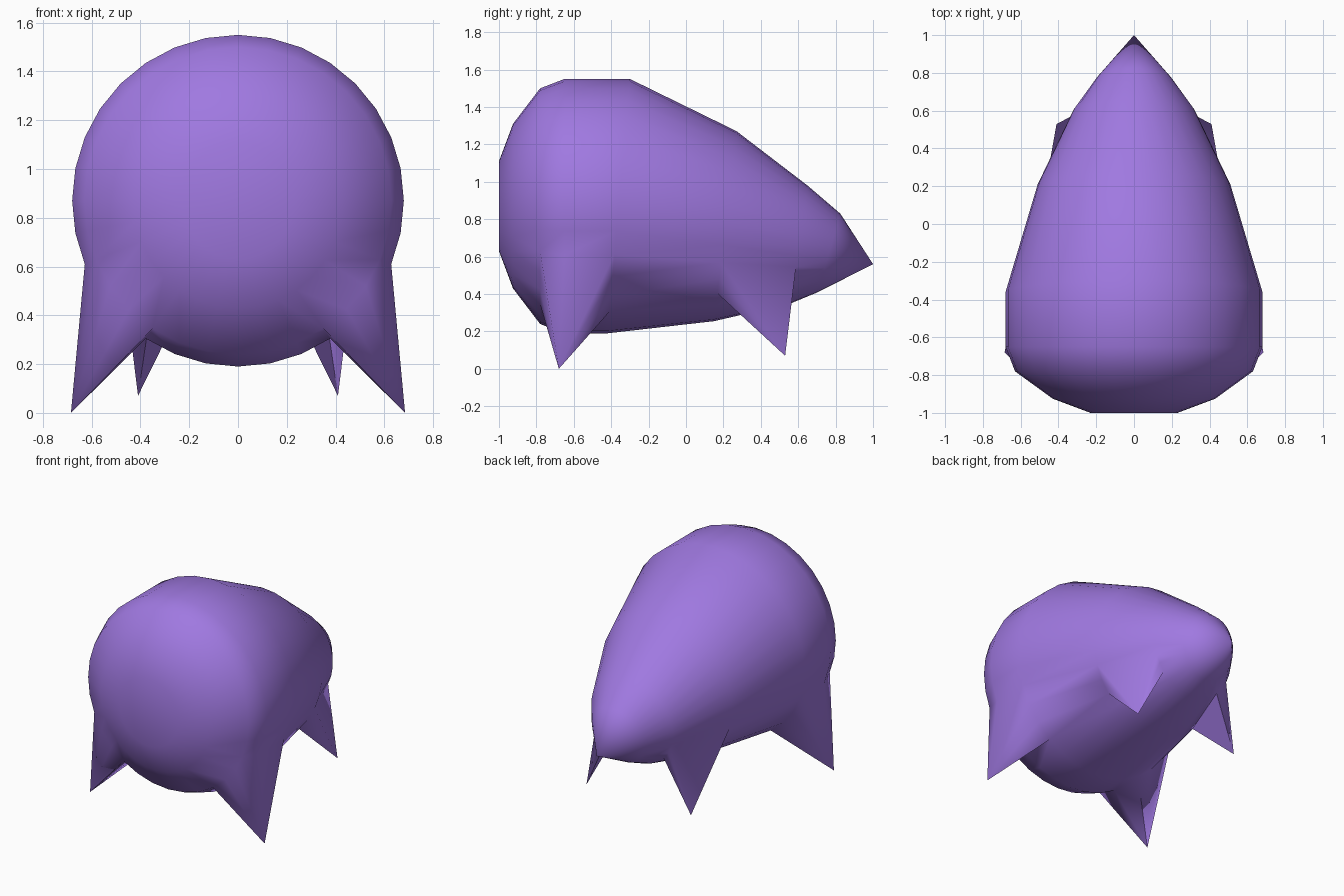
import bpy, bmesh, math

if "Cube" in bpy.data.objects:
    bpy.data.objects.remove(bpy.data.objects["Cube"], do_unlink=True)

SIDES = 32

# Body rings from blunt front to pointed rear: y, lean, centre z, half width, half height
RINGS = [
    (-1.00, 0.00, 0.87, 0.23, 0.24),
    (-0.925, 0.00, 0.87, 0.43, 0.44),
    (-0.78, 0.00, 0.87, 0.63, 0.63),
    (-0.65, 0.00, 0.87, 0.68, 0.68),
    (-0.36, 0.06, 0.87, 0.68, 0.68),
    (0.21, 0.06, 0.763, 0.51, 0.508),
    (0.605, 0.045, 0.665, 0.32, 0.315),
    (0.765, 0.06, 0.62, 0.20, 0.21),
]

purple = bpy.data.materials.new("purple")
purple.use_nodes = True
color = (0.35, 0.19, 0.75, 1)
purple.diffuse_color = color
purple.node_tree.nodes["Principled BSDF"].inputs["Base Color"].default_value = color

bm = bmesh.new()
rings = []
for y, lean, cz, rx, rz in RINGS:
    ring = []
    for i in range(SIDES):
        a = math.tau * i / SIDES
        ring.append(bm.verts.new((rx * math.cos(a), y + lean * math.sin(a),
                                  cz + rz * math.sin(a))))
    rings.append(ring)

# Legs: first ring, last ring, first and last step below the side, tip
LEGS = [(2, 4, 2, 5, (0.685, -0.68, 0.0)),
        (5, 6, 2, 4, (0.41, 0.53, 0.07))]


def leg_of(r, i):
    """Find the leg and side that the body face at ring r, step i belongs to."""
    for n, (r0, r1, s0, s1, tip) in enumerate(LEGS):
        if r0 <= r < r1:
            if SIDES - s1 <= i < SIDES - s0:
                return n, 1
            if SIDES // 2 + s0 <= i < SIDES // 2 + s1:
                return n, -1
    return None


# Body skin, leaving openings for the legs
openings = {}
for r in range(len(rings) - 1):
    for i in range(SIDES):
        j = (i + 1) % SIDES
        quad = (rings[r][i], rings[r][j], rings[r + 1][j], rings[r + 1][i])
        key = leg_of(r, i)
        if key is None:
            bm.faces.new(quad)
        else:
            edges = openings.setdefault(key, [])
            for a, b in zip(quad, quad[1:] + quad[:1]):
                if (b, a) in edges:
                    edges.remove((b, a))
                else:
                    edges.append((a, b))

# Spiked legs fan out from the openings
for (n, side), edges in openings.items():
    x, y, z = LEGS[n][4]
    tip = bm.verts.new((side * x, y, z))
    for a, b in edges:
        bm.faces.new((a, b, tip))

# Blunt front and pointed rear
bm.faces.new(rings[0])
tail = bm.verts.new((0, 1.0, 0.56))
for i in range(SIDES):
    bm.faces.new((rings[-1][i], rings[-1][(i + 1) % SIDES], tail))

loose = [v for v in bm.verts if not v.link_faces]
bmesh.ops.delete(bm, geom=loose, context="VERTS")
bmesh.ops.recalc_face_normals(bm, faces=bm.faces)
mesh = bpy.data.meshes.new("body_with_legs")
bm.to_mesh(mesh)
bm.free()
mesh.materials.append(purple)
body = bpy.data.objects.new("body_with_legs", mesh)
bpy.context.collection.objects.link(body)

bpy.ops.object.select_all(action="DESELECT")
body.select_set(True)
bpy.context.view_layer.objects.active = body
bpy.ops.object.shade_smooth_by_angle(angle=math.radians(80))
